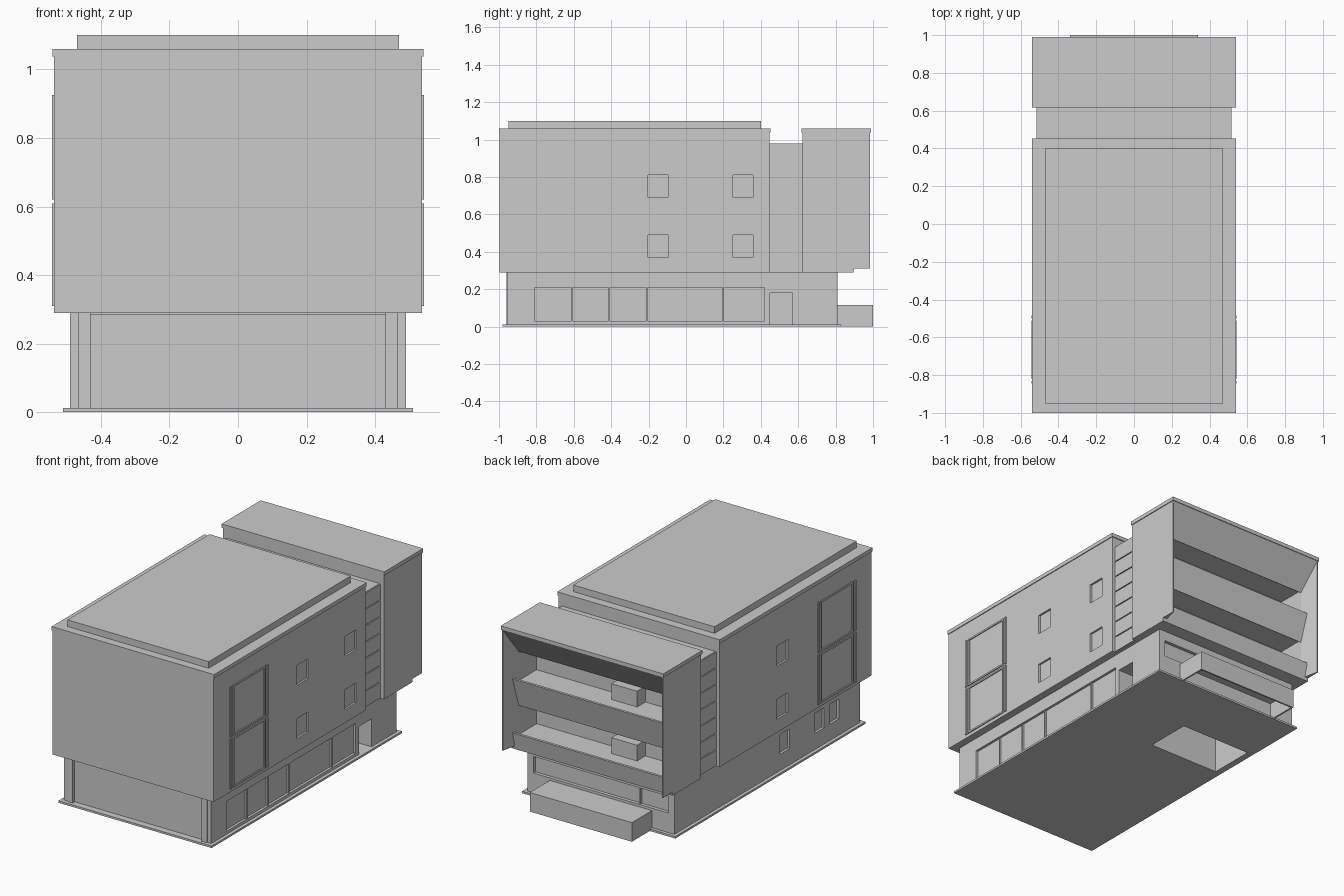
import bpy, bmesh
from mathutils import Vector

if "Cube" in bpy.data.objects:
    bpy.data.objects.remove(bpy.data.objects["Cube"])


def mesh_object(name, bm):
    bmesh.ops.recalc_face_normals(bm, faces=bm.faces)
    me = bpy.data.meshes.new(name)
    bm.to_mesh(me)
    bm.free()
    ob = bpy.data.objects.new(name, me)
    bpy.context.collection.objects.link(ob)
    return ob


def boxes(name, *ranges):
    """Boxes given as (x0, x1, y0, y1, z0, z1), in one object."""
    bm = bmesh.new()
    for x0, x1, y0, y1, z0, z1 in ranges:
        vs = bmesh.ops.create_cube(bm, size=1)["verts"]
        for v in vs:
            v.co = Vector((x1 if v.co.x > 0 else x0,
                           y1 if v.co.y > 0 else y0,
                           z1 if v.co.z > 0 else z0))
    return mesh_object(name, bm)


def extrude(name, start, step):
    """Close a loop of 3D points into a face and extrude it by step."""
    bm = bmesh.new()
    f = bm.faces.new([bm.verts.new(p) for p in start])
    r = bmesh.ops.extrude_face_region(bm, geom=[f])
    vs = [g for g in r["geom"] if isinstance(g, bmesh.types.BMVert)]
    bmesh.ops.translate(bm, verts=vs, vec=step)
    return mesh_object(name, bm)


def cut(ob, *ranges):
    cutter = boxes("cutter", *ranges)
    cutter.hide_render = True
    m = ob.modifiers.new("cut", "BOOLEAN")
    m.operation, m.solver, m.object = "DIFFERENCE", "EXACT", cutter
    bpy.context.view_layer.objects.active = ob
    bpy.ops.object.modifier_apply(modifier=m.name)
    bpy.data.objects.remove(cutter)


def side_recess(side, x, depth, y, z, w, h):
    a, b = sorted((side * (x - depth), side * (x + 0.02)))
    return (a, b, y - w / 2, y + w / 2, z - h / 2, z + h / 2)


# Ground floor with plinth, glazing recesses, side entrance and stairwell
ground = boxes("ground_floor", (-.49, .49, -.955, .81, 0, .30))
cut(ground,
    (-.43, .43, -.99, -.94, .01, .285),
    (.475, .52, -.81, .42, .03, .21),
    (.30, .52, .45, .57, .012, .18),
    (-.45, .45, .79, .84, .13, .23),
    *[side_recess(-1, .49, .015, y, .17, .09, .12) for y in (-.24, -.57, -.71)])
plinth = boxes("plinth", (-.51, .51, -.98, .83, 0, .012))
for part in (ground, plinth):
    cut(part, (-.47, 0, .16, .44, -.02, .26))
boxes("ground_glazing_bars",
      *[(.47, .486, y - .004, y + .004, .03, .21) for y in (-.61, -.41, -.21, .2)])
boxes("back_window_bar", (-.26, -.25, .78, .805, .13, .23))
boxes("front_corner_posts",
      *[(min(s * .43, s * .465), max(s * .43, s * .465), -.96, -.93, .01, .29)
        for s in (-1, 1)])

# Upper storeys with small recessed windows
upper = boxes("upper_storeys", (-.536, .536, -.997, .447, .29, 1.06))
spots = [(1, -.15), (1, .305), (-1, -.15)]
cut(upper, *[side_recess(s, .536, .012, y, z, .105, .12)
             for s, y in spots for z in (.43, .75)])
boxes("roof_slab", (-.47, .47, -.95, .40, 1.05, 1.10))
boxes("roof_coping", (-.541, .541, -1, .452, 1.037, 1.06))

# Tall bay windows on both sides: frame bars plus slightly raised panes
bars = []
for s in (-1, 1):
    def bar(y0, y1, z0, z1, out):
        a, b = sorted((s * .53, s * out))
        bars.append((a, b, y0, y1, z0, z1))
    for z0, z1 in ((.31, .609), (.621, .925)):
        for y in (-.838, -.492):
            bar(y - .007, y + .007, z0, z1, .543)
        bar(-.82, -.51, z0, z0 + .01, .542)
        bar(-.82, -.51, z1 - .01, z1, .542)
        bar(-.82, -.808, z0, z1, .541)
        bar(-.522, -.51, z0, z1, .541)
boxes("side_bay_frames", *bars)

# Recessed link between the two masses, with stacked cladding panels
boxes("link_core", (-.508, .508, .44, .63, .29, .98))
n = 7
step = .69 / n
boxes("link_panels", *[(-.515, .515, .44, .63, .29 + i * step + .004, .29 + (i + 1) * step - .002)
                       for i in range(n)])

# Rear balcony block: splayed side walls
for s, name in ((1, "right"), (-1, "left")):
    plan = [(.536, .622), (.536, .985), (.53, .985), (.505, .87), (.505, .622)]
    extrude("rear_wall_" + name, [(s * x, y, .31) for x, y in plan], (0, 0, .75))
    a, b = sorted((s * .50, s * .536))
    boxes("rear_wall_foot_" + name, (a, b, .622, .895, .29, .32))
boxes("rear_inner_wall", (-.52, .52, .622, .70, .29, 1.05))
boxes("rear_coping", (-.541, .541, .618, .989, 1.037, 1.06))

# Lintel and the two leaning balcony parapets, as side profiles (y, z)
profiles = {
    "rear_lintel": [(.63, 1.058), (.985, 1.058), (.985, 1.035), (.87, .87), (.86, .885), (.63, .885)],
    "upper_balcony": [(.63, .695), (.895, .695), (.9, .72), (.915, .72), (.87, .545), (.86, .56), (.63, .56)],
    "lower_balcony": [(.63, .37), (.895, .37), (.9, .395), (.915, .395), (.895, .29), (.63, .29)],
}
for name, prof in profiles.items():
    extrude(name, [(-.53, y, z) for y, z in prof], (1.06, 0, 0))
boxes("balcony_cabinets", *[(-.22, -.05, .69, .78, z, z + .10) for z in (.69, .365)])

# Hollow rear terrace step
terrace = boxes("rear_terrace", (-.34, .34, .80, 1.0, 0, .115))
cut(terrace, (-.33, .33, .81, .99, -.02, .105))
